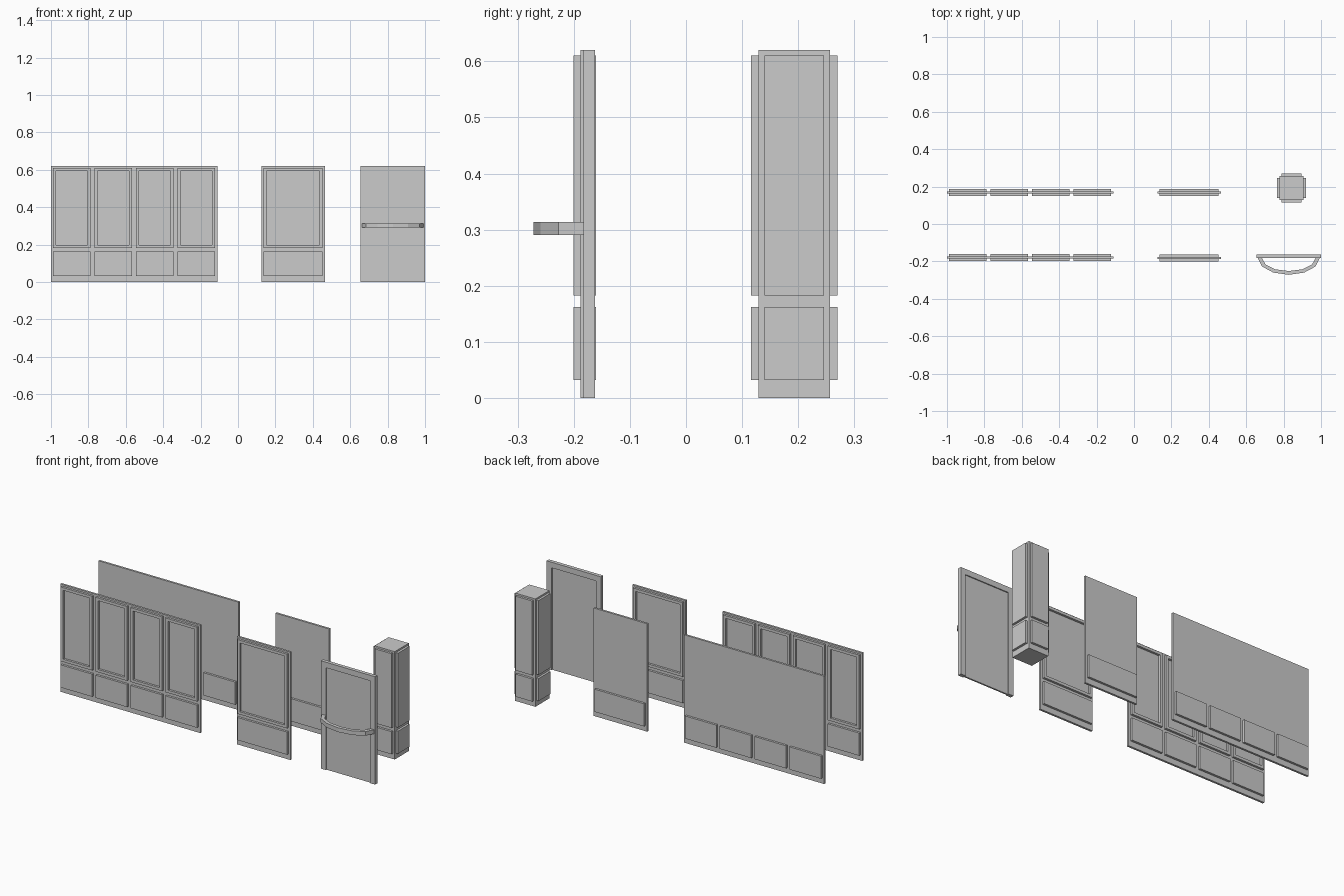
import bpy, math

if "Cube" in bpy.data.objects:
    bpy.data.objects.remove(bpy.data.objects["Cube"])

HEIGHT = 0.62
LOW = (0.032, 0.162)     # lower panel z range
UP = (0.183, 0.61)       # upper panel z range


def mesh_object(name, verts, faces):
    me = bpy.data.meshes.new(name)
    me.from_pydata(verts, [], faces)
    me.update()
    ob = bpy.data.objects.new(name, me)
    bpy.context.collection.objects.link(ob)
    return ob


def box(name, x0, x1, y0, y1, z0, z1):
    v = [(x, y, z) for z in (z0, z1) for x, y in ((x0, y0), (x1, y0), (x1, y1), (x0, y1))]
    f = [(3, 2, 1, 0), (4, 5, 6, 7)] + [(i, (i + 1) % 4, (i + 1) % 4 + 4, i + 4) for i in range(4)]
    return mesh_object(name, v, f)


def ring(name, x0, x1, y0, y1, z0, z1, w):
    # rectangular frame in the xz plane
    v = []
    for y in (y0, y1):
        for d in (0, w):
            v += [(x0 + d, y, z0 + d), (x1 - d, y, z0 + d), (x1 - d, y, z1 - d), (x0 + d, y, z1 - d)]
    f = []
    for i in range(4):
        j = (i + 1) % 4
        f += [(i, j, 4 + j, 4 + i), (8 + j, 8 + i, 12 + i, 12 + j),
              (j, i, 8 + i, 8 + j), (4 + i, 4 + j, 12 + j, 12 + i)]
    return mesh_object(name, v, f)


def wall(name, x0, x1, y, bays, framed):
    # thin slab with raised panels on both faces
    body, out = 0.006, 0.0185
    box(name + "_slab", x0, x1, y - body, y + body, 0, HEIGHT)
    pitch = (x1 - x0 - 0.002) / bays
    for i in range(bays):
        a = x0 + 0.011 + pitch * i
        b = a + pitch - 0.022
        for side, s in (("front", -1), ("back", 1)):
            ya, yb = sorted((y + s * body, y + s * out))
            box(f"{name}_{side}_lower_panel_{i}", a, b, ya, yb, *LOW)
            if framed:
                ring(f"{name}_{side}_upper_frame_{i}", a, b, ya, yb, *UP, 0.016)


# Wall sections: framed ones at the front, plain-topped ones at the back
wall("wide_framed_wall", -1.0, -0.11, -0.179, 4, True)
wall("wide_plain_wall", -1.0, -0.11, 0.168, 4, False)
wall("narrow_framed_wall", 0.125, 0.465, -0.182, 1, True)
wall("narrow_plain_wall", 0.125, 0.465, 0.168, 1, False)

# Column with raised panels on four sides
cx, cy, half, reach, pw = 0.842, 0.193, 0.064, 0.077, 0.053
box("column_core", cx - half, cx + half, cy - half, cy + half, 0, HEIGHT)
for label, zr in (("lower", LOW), ("upper", UP)):
    for s in (-1, 1):
        a, b = sorted((s * half, s * reach))
        box(f"column_{label}_x_panel_{s}", cx + a, cx + b, cy - pw, cy + pw, *zr)
        box(f"column_{label}_y_panel_{s}", cx - pw, cx + pw, cy + a, cy + b, *zr)

# Door: jambs and header around a recessed leaf
dx0, dx1, dy0, dy1, fw = 0.655, 1.0, -0.183, -0.162, 0.032
box("door_left_jamb", dx0, dx0 + fw, dy0, dy1, 0, HEIGHT)
box("door_right_jamb", dx1 - fw, dx1, dy0, dy1, 0, HEIGHT)
box("door_header", dx0 + fw, dx1 - fw, dy0, dy1, HEIGHT - fw, HEIGHT)
box("door_leaf", dx0 + fw, dx1 - fw, dy0 + 0.006, dy1 - 0.006, 0, HEIGHT - fw)

# Bowed push bar across the door
mx, n = (dx0 + dx1) / 2, 6
verts, faces = [], []
for k in range(n + 1):
    t = math.pi * k / n
    for rx, ry, z in ((0.165, 0.0886, 0.29), (0.143, 0.0686, 0.29),
                      (0.143, 0.0686, 0.314), (0.165, 0.0886, 0.314)):
        verts.append((mx + rx * math.cos(t), dy0 - ry * math.sin(t), z))
for k in range(n):
    for i in range(4):
        j = (i + 1) % 4
        faces.append((4 * k + i, 4 * k + 4 + i, 4 * k + 4 + j, 4 * k + j))
faces += [(0, 1, 2, 3), (4 * n + 3, 4 * n + 2, 4 * n + 1, 4 * n)]
mesh_object("door_push_bar", verts, faces)
